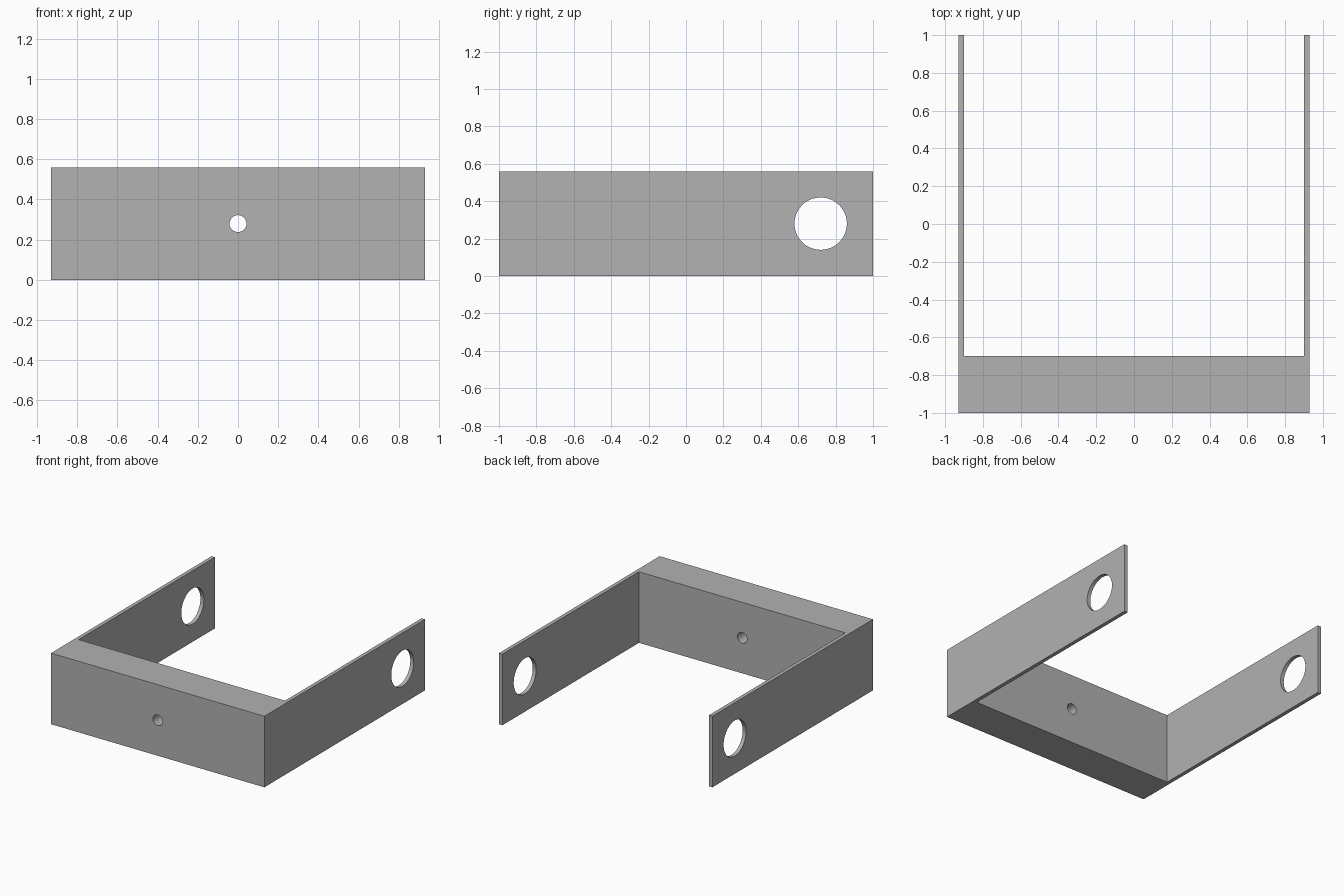
import bpy
import bmesh
import math
from mathutils import Matrix, Vector

cube = bpy.data.objects.get("Cube")
if cube:
    bpy.data.objects.remove(cube, do_unlink=True)

HALF_W, HALF_D, HEIGHT = 0.93, 1.0, 0.56
ARM, BLOCK_BACK = 0.03, -0.70
MID = HEIGHT / 2

grey = bpy.data.materials.new("plain grey")
grey.use_nodes = True
colour = (0.445, 0.445, 0.445, 1)
grey.diffuse_color = colour
grey.node_tree.nodes["Principled BSDF"].inputs["Base Color"].default_value = colour


def add_object(name, bm):
    bmesh.ops.recalc_face_normals(bm, faces=bm.faces)
    mesh = bpy.data.meshes.new(name)
    bm.to_mesh(mesh)
    bm.free()
    mesh.materials.append(grey)
    obj = bpy.data.objects.new(name, mesh)
    bpy.context.collection.objects.link(obj)
    return obj


def cutter(name, radius, length, centre, axis):
    bm = bmesh.new()
    turn = Matrix.Rotation(math.pi / 2, 4, axis)
    bmesh.ops.create_cone(bm, cap_ends=True, segments=64, radius1=radius, radius2=radius,
                          depth=length, matrix=Matrix.Translation(centre) @ turn)
    obj = add_object(name, bm)
    obj.hide_render = True
    return obj


# U-shaped bracket: thick front block with two thin side arms
inner = HALF_W - ARM
half = [(inner, BLOCK_BACK), (inner, HALF_D), (HALF_W, HALF_D), (HALF_W, -HALF_D)]
outline = half + [(-x, y) for x, y in reversed(half)]
bm = bmesh.new()
base = bm.faces.new([bm.verts.new((x, y, 0)) for x, y in outline])
top = bmesh.ops.extrude_face_region(bm, geom=[base])["geom"]
bmesh.ops.translate(bm, vec=Vector((0, 0, HEIGHT)),
                    verts=[v for v in top if isinstance(v, bmesh.types.BMVert)])
bracket = add_object("bracket", bm)

# Small bolt hole through the block, large pivot hole through both arms
cutters = [cutter("bolt_hole_cutter", 0.042, 0.6, (0, -0.85, MID), 'X'),
           cutter("pivot_hole_cutter", 0.14, 2.4, (0, 0.72, MID), 'Y')]
for c in cutters:
    mod = bracket.modifiers.new(c.name, 'BOOLEAN')
    mod.operation = 'DIFFERENCE'
    mod.solver = 'EXACT'
    mod.object = c

# Bake the holes and drop the cutters
depsgraph = bpy.context.evaluated_depsgraph_get()
mesh = bpy.data.meshes.new_from_object(bracket.evaluated_get(depsgraph))
bracket.modifiers.clear()
bracket.data = mesh
for c in cutters:
    bpy.data.objects.remove(c, do_unlink=True)

# Smooth hole walls, crisp edges
bpy.ops.object.select_all(action='DESELECT')
bracket.select_set(True)
bpy.context.view_layer.objects.active = bracket
bpy.ops.object.shade_smooth_by_angle(angle=math.radians(30))
